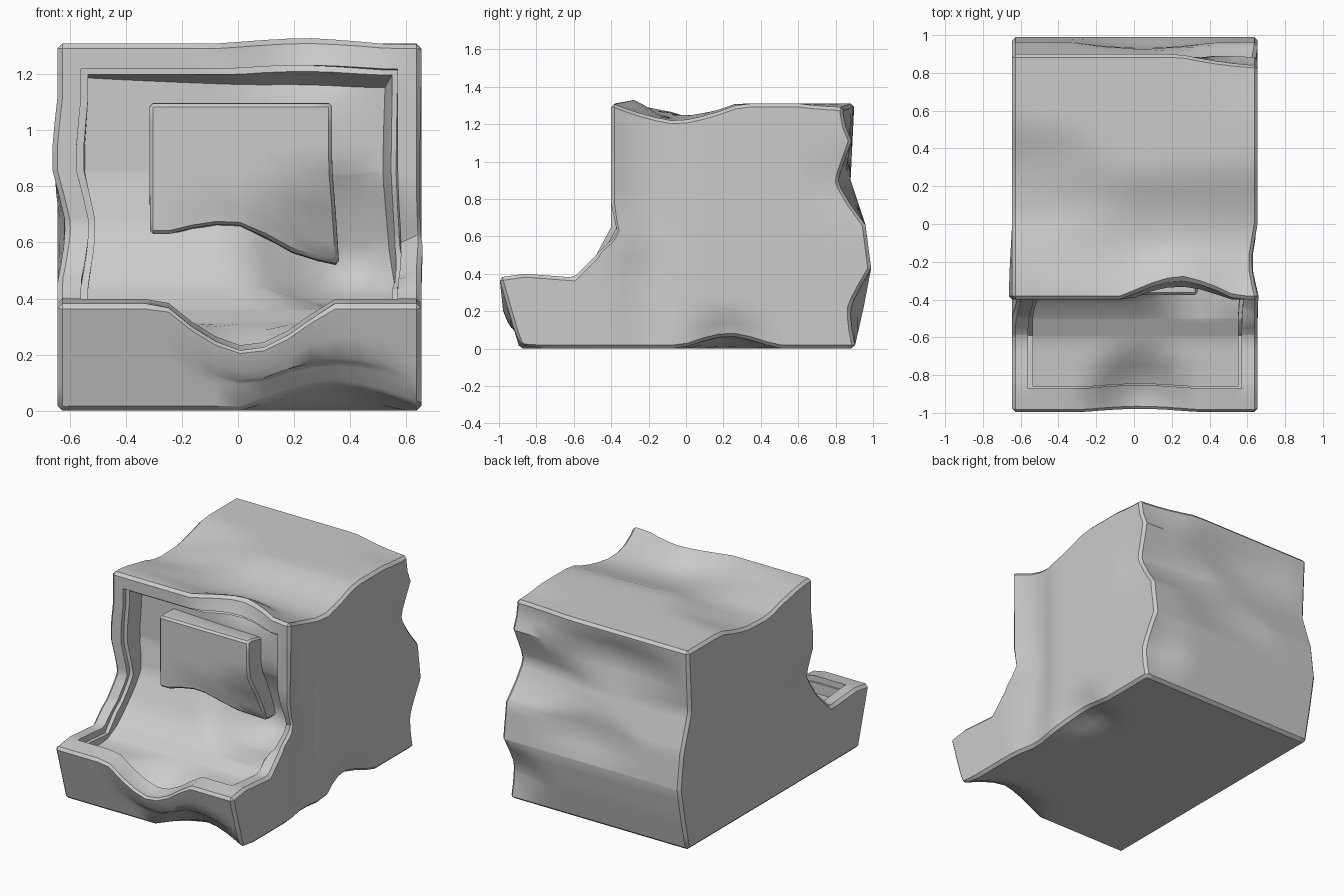
import bpy, bmesh, math
from mathutils import Vector

if "Cube" in bpy.data.objects:
    bpy.data.objects.remove(bpy.data.objects["Cube"])

# Dents: centre, radii, push
DENTS = [
    ((.65, -.05, 1.31), (1.8, .34, .4), (0, 0, -.095)),        # valley across the top
    ((-.65, .22, 1.31), (.6, .32, .3), (0, 0, -.08)),
    ((.24, -.38, 1.32), (.3, .26, .2), (0, .11, .02)),         # bent top front edge
    ((.65, .9, .88), (.6, .3, .22), (-.02, -.07, 0)),          # back right corner
    ((.64, .9, 1.28), (.4, .3, .18), (0, -.06, -.02)),
    ((.66, .94, .22), (.3, .2, .2), (0, -.07, 0)),
    ((.03, -.93, .4), (.3, .3, .3), (0, .02, -.19)),           # notch in front lip
    ((.35, -.9, 0), (.33, .2, .2), (0, .04, .1)),              # lifted bottom edge
    ((.65, .23, 0), (.25, .25, .2), (-.05, 0, .07)),
    ((.65, -.2, .7), (.25, .2, 1.2), (-.05, 0, 0)),            # right wall crease
    ((-.62, -.4, .9), (.3, .4, .2), (-.02, 0, 0)),             # left rim wobble
    ((-.6, -.4, .65), (.3, .3, .2), (.03, 0, 0)),
    ((.37, -.3, .58), (.34, .3, .3), (.03, .19, -.13)),        # pushed-in screen corner
    ((-.05, -.33, .64), (.2, .2, .14), (0, .02, .04)),
    ((-.1, .9, 1.1), (.5, .3, .18), (0, -.06, 0)),             # ripples on the back
    ((.05, 1, .6), (.4, .3, .15), (0, -.04, 0)),
]


def prism(name, profile, x0, x1, bevel=0.0):
    """Extrude a (y, z) profile from x0 to x1."""
    bm = bmesh.new()
    face = bm.faces.new([bm.verts.new((x0, y, z)) for y, z in profile])
    ext = bmesh.ops.extrude_face_region(bm, geom=[face])
    moved = [g for g in ext["geom"] if isinstance(g, bmesh.types.BMVert)]
    bmesh.ops.translate(bm, verts=moved, vec=(x1 - x0, 0, 0))
    bmesh.ops.recalc_face_normals(bm, faces=bm.faces[:])
    if bevel:
        sharp = [e for e in bm.edges if e.calc_face_angle(0) > math.radians(42)]
        bmesh.ops.bevel(bm, geom=sharp, offset=bevel, segments=1, affect='EDGES')
    me = bpy.data.meshes.new(name)
    bm.to_mesh(me)
    bm.free()
    ob = bpy.data.objects.new(name, me)
    bpy.context.collection.objects.link(ob)
    return ob


def activate(ob):
    bpy.ops.object.select_all(action='DESELECT')
    ob.select_set(True)
    bpy.context.view_layer.objects.active = ob


def carve(ob, cutter):
    activate(ob)
    mod = ob.modifiers.new("carve", 'BOOLEAN')
    mod.operation, mod.object, mod.solver = 'DIFFERENCE', cutter, 'EXACT'
    bpy.ops.object.modifier_apply(modifier=mod.name)
    bpy.data.objects.remove(cutter)


def batter(ob, step=0.085):
    """Slice into a grid, then push the dents in."""
    bm = bmesh.new()
    bm.from_mesh(ob.data)
    for axis in range(3):
        for i in range(-12, 17):
            co, no = Vector(), Vector()
            co[axis], no[axis] = i * step + 0.0071, 1
            bmesh.ops.bisect_plane(bm, geom=bm.verts[:] + bm.edges[:] + bm.faces[:],
                                   dist=1e-5, plane_co=co, plane_no=no)
    for v in bm.verts:
        p = v.co.copy()
        for c, r, push in DENTS:
            d = math.sqrt(sum(((p[k] - c[k]) / r[k]) ** 2 for k in range(3)))
            if d < 1:
                v.co += Vector(push) * (1 - d) * (1 + .5 * d)
        v.co.z = max(v.co.z, 0)
    bm.to_mesh(ob.data)
    bm.free()
    activate(ob)
    bpy.ops.object.shade_smooth_by_angle(angle=math.radians(35))


# Casing: L-shaped side profile with bulging back
casing = prism("casing", [(-.89, 0), (.9, 0), (.95, .22), (.99, .43), (.96, .66), (.88, .9),
                          (.9, 1.31), (-.4, 1.31), (-.4, .65), (-.48, .5), (-.6, .38),
                          (-.86, .4), (-1, .38)], -.645, .655, .018)

# Stepped rim, then deep recess
carve(casing, prism("rim_cutter", [(-.87, .36), (-.59, .34), (-.45, .5), (-.37, .65),
                                   (-.37, 1.22), (-.87, 1.22)], -.56, .57))
carve(casing, prism("recess_cutter", [(-.86, .29), (-.6, .31), (-.5, .36), (-.4, .45), (-.28, .65),
                                      (-.24, .85), (-.24, 1.2), (-.86, 1.2)], -.535, .55))
batter(casing)

# Raised screen block
screen = prism("screen", [(-.375, .63), (-.12, .63), (-.12, 1.115), (-.375, 1.095)],
               -.315, .335, .012)
batter(screen)
